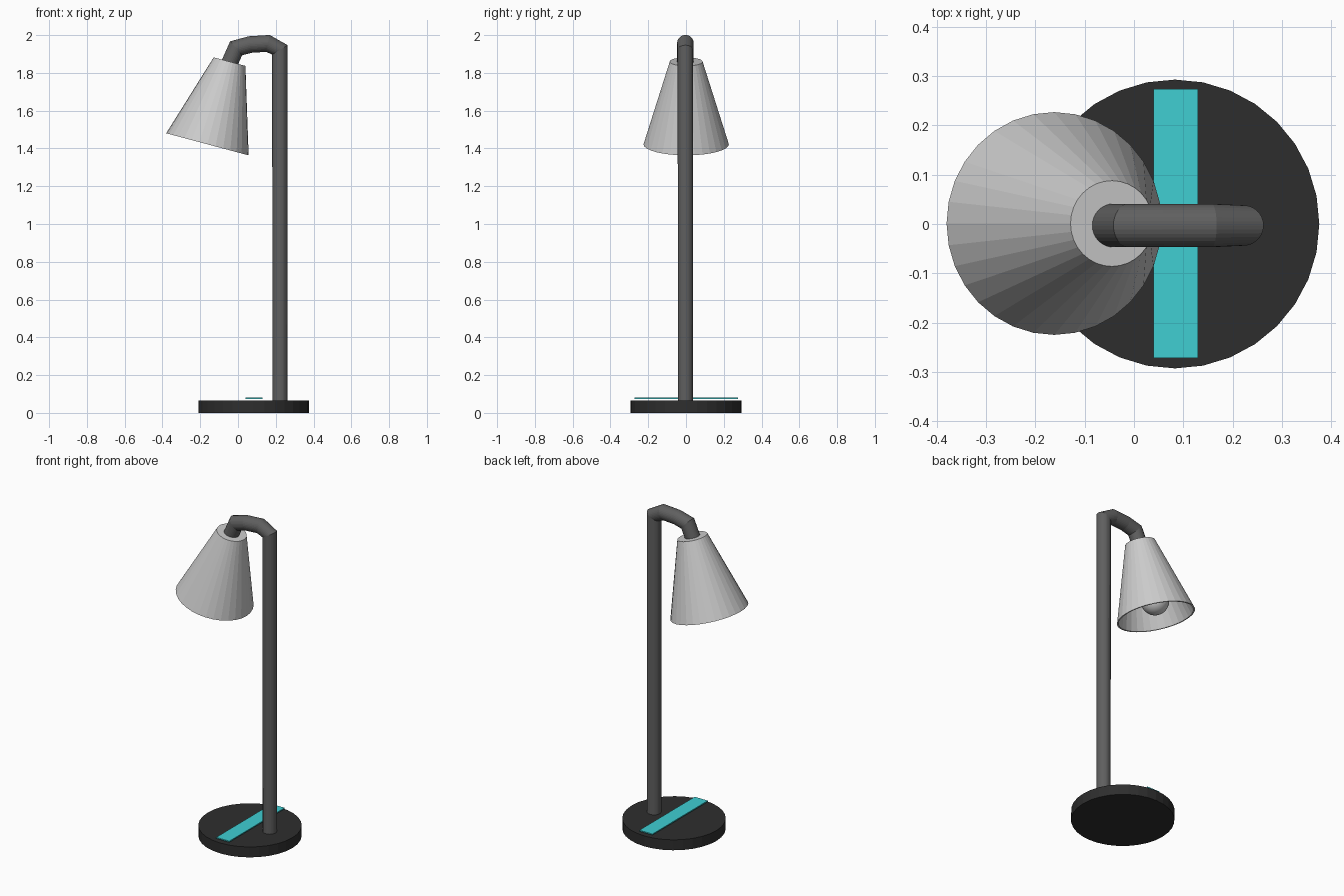
import bpy, bmesh
from math import sin, cos, pi, radians
from mathutils import Vector, Matrix

if "Cube" in bpy.data.objects:
    bpy.data.objects.remove(bpy.data.objects["Cube"], do_unlink=True)


def material(name, r, g, b):
    m = bpy.data.materials.new(name)
    m.use_nodes = True
    m.diffuse_color = (r, g, b, 1)
    m.node_tree.nodes["Principled BSDF"].inputs["Base Color"].default_value = (r, g, b, 1)
    return m


black = material("matte black", 0.027, 0.027, 0.027)
grey = material("dark grey metal", 0.115, 0.115, 0.115)
light = material("light grey enamel", 0.6, 0.6, 0.6)
teal = material("turquoise strip", 0.05, 0.62, 0.65)


def add_object(name, bm, mat):
    bmesh.ops.recalc_face_normals(bm, faces=bm.faces)
    mesh = bpy.data.meshes.new(name)
    bm.to_mesh(mesh)
    bm.free()
    mesh.materials.append(mat)
    obj = bpy.data.objects.new(name, mesh)
    bpy.context.collection.objects.link(obj)
    return obj


def skin(bm, rings):
    """Join successive vertex rings with quads."""
    n = len(rings[0])
    for a, b in zip(rings, rings[1:]):
        for i in range(n):
            j = (i + 1) % n
            bm.faces.new((a[i], a[j], b[j], b[i]))


def tube(name, path, radii, y, mat, sides=32):
    """Sweep a round section along a path in the xz plane with mitred bends."""
    bm = bmesh.new()
    pts = [Vector((x, y, z)) for x, z in path]
    dirs = [(b - a).normalized() for a, b in zip(pts, pts[1:])]
    rings = []
    for k, (p, r) in enumerate(zip(pts, radii)):
        before, after = dirs[max(k - 1, 0)], dirs[min(k, len(dirs) - 1)]
        tangent = (before + after).normalized()
        across = Vector((tangent.z, 0, -tangent.x)) / tangent.dot(after)
        rings.append([bm.verts.new(p + r * (across * cos(t) + Vector((0, sin(t), 0))))
                      for t in (2 * pi * i / sides for i in range(sides))])
    skin(bm, rings)
    bm.faces.new(rings[0])
    bm.faces.new(rings[-1])
    return add_object(name, bm, mat)


def lathe(name, profile, mat, matrix, sides=32):
    """Spin a (radius, height) profile and cap both ends."""
    bm = bmesh.new()
    rings = [[bm.verts.new((r * cos(2 * pi * i / sides), r * sin(2 * pi * i / sides), z))
              for i in range(sides)] for r, z in profile]
    skin(bm, rings)
    bm.faces.new(rings[0])
    bm.faces.new(rings[-1])
    bm.transform(matrix)
    return add_object(name, bm, mat)


# Round foot
lathe("base", [(0.293, 0), (0.293, 0.065)], black, Matrix.Translation((0.083, 0, 0)))

# Thin strip hovering just over the foot
bm = bmesh.new()
bmesh.ops.create_cube(bm, size=1)
bm.transform(Matrix.Translation((0.085, 0.001, 0.078)) @ Matrix.Diagonal((0.09, 0.546, 0.007, 1)))
add_object("base_strip", bm, teal)

# Post and bent arm
path = [(0.222, 0.055), (0.222, 1.922), (0.158, 1.956), (0.064, 1.95), (-0.01, 1.93), (-0.05, 1.84)]
tube("post_and_arm", path, [0.04, 0.041, 0.044, 0.044, 0.044, 0.044], -0.003, grey)

# Tilted conical shade, open below with a thin wall
tilt = Matrix.Translation((-0.162, 0.001, 1.422)) @ Matrix.Rotation(radians(15), 4, "Y")
lathe("shade", [(0.087, 0.453), (0.226, 0), (0.217, 0), (0.08, 0.443)], light, tilt)

# Bulb inside the shade
bm = bmesh.new()
bmesh.ops.create_uvsphere(bm, u_segments=32, v_segments=16, radius=0.08)
for f in bm.faces:
    f.smooth = True
bm.transform(Matrix.Translation((-0.155, 0, 1.52)))
add_object("bulb", bm, light)
